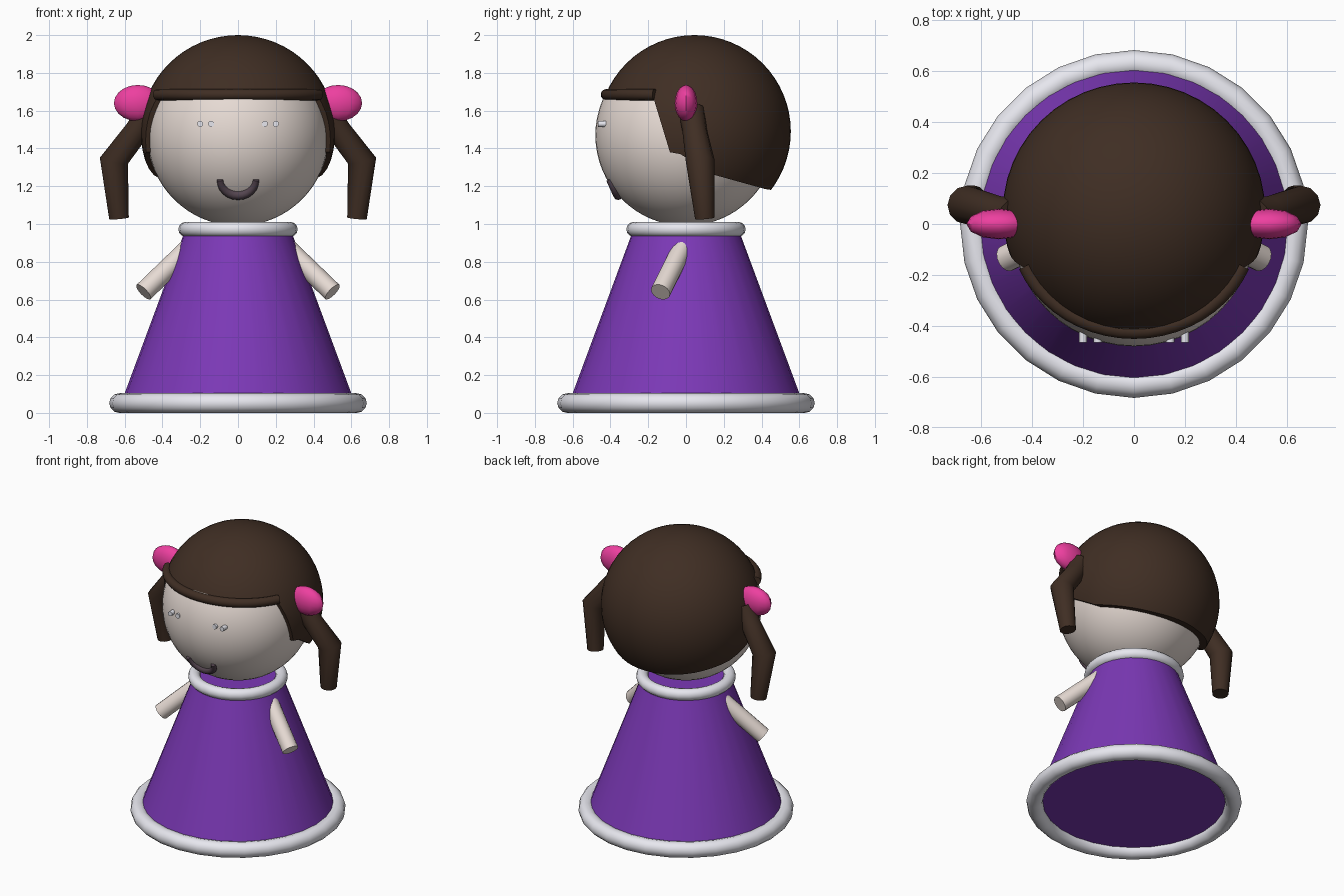
import bpy, bmesh, math
from mathutils import Vector

if "Cube" in bpy.data.objects:
    bpy.data.objects.remove(bpy.data.objects["Cube"])


def material(name, rgb):
    m = bpy.data.materials.new(name)
    m.diffuse_color = (*rgb, 1)
    m.use_nodes = True
    m.node_tree.nodes["Principled BSDF"].inputs["Base Color"].default_value = m.diffuse_color
    return m


SKIN = material("skin", (0.80, 0.71, 0.66))
HAIR = material("hair_brown", (0.05, 0.027, 0.017))
PURPLE = material("purple_cloth", (0.20, 0.04, 0.47))
WHITE = material("white_trim", (0.80, 0.80, 0.86))
PINK = material("pink", (0.85, 0.05, 0.35))
MOUTH = material("mouth_dark", (0.09, 0.06, 0.08))


def finish(ob, name, mat, angle=45):
    ob.name = name
    ob.data.materials.clear()
    ob.data.materials.append(mat)
    bpy.ops.object.select_all(action='DESELECT')
    ob.select_set(True)
    bpy.context.view_layer.objects.active = ob
    bpy.ops.object.shade_smooth_by_angle(angle=math.radians(angle))
    return ob


def ball(name, mat, loc, scale, seg=32, rings=24):
    bpy.ops.mesh.primitive_uv_sphere_add(segments=seg, ring_count=rings, radius=1, location=loc)
    ob = bpy.context.object
    ob.scale = scale
    bpy.ops.object.transform_apply(location=False, rotation=False, scale=True)
    return finish(ob, name, mat)


def ring(name, mat, z, major, minor):
    bpy.ops.mesh.primitive_torus_add(location=(0, 0, z), major_radius=major, minor_radius=minor,
                                     major_segments=28, minor_segments=12)
    return finish(bpy.context.object, name, mat)


def mesh_object(name, bm):
    bmesh.ops.recalc_face_normals(bm, faces=bm.faces)
    me = bpy.data.meshes.new(name)
    bm.to_mesh(me)
    bm.free()
    ob = bpy.data.objects.new(name, me)
    bpy.context.collection.objects.link(ob)
    return ob


def tube(name, mat, points, radii, sides=12):
    """Capped round tube through the points."""
    pts = [Vector(p) for p in points]
    bm = bmesh.new()
    loops = []
    for i, (p, r) in enumerate(zip(pts, radii)):
        d = (pts[min(i + 1, len(pts) - 1)] - pts[max(i - 1, 0)]).normalized()
        u = d.cross(Vector((0, 1, 0.01))).normalized()
        if abs(d.y) > 0.95:
            u = Vector((1, 0, 0))
        v = d.cross(u)
        loops.append([bm.verts.new(p + r * (math.cos(a) * u + math.sin(a) * v))
                      for a in (2 * math.pi * k / sides for k in range(sides))])
    for a, b in zip(loops, loops[1:]):
        for k in range(sides):
            bm.faces.new((a[k], a[(k + 1) % sides], b[(k + 1) % sides], b[k]))
    bm.faces.new(loops[0])
    bm.faces.new(loops[-1])
    return finish(mesh_object(name, bm), name, mat)


# dress with white hem and collar
bpy.ops.mesh.primitive_cone_add(vertices=32, radius1=0.62, radius2=0.275, depth=0.93, location=(0, 0, 0.515))
finish(bpy.context.object, "dress", PURPLE)
ring("hem", WHITE, 0.052, 0.63, 0.052)
ring("collar", WHITE, 0.972, 0.277, 0.039)

# head
HC, HR = Vector((0, 0, 1.47)), 0.48
ball("head", SKIN, HC, (HR, HR, HR), 48, 32)

# hair cap, trimmed by a side profile so the face and neck stay open
hair = ball("hair", HAIR, (0, 0.045, 1.49), (0.515, 0.51, 0.51), 48, 32)
profile = [(-1, 1.66), (-0.17, 1.66), (-0.085, 1.38), (-0.03, 1.37), (0.15, 1.26),
           (0.42, 1.185), (1, 1.1), (1, 0.8), (-1, 0.8)]
bm = bmesh.new()
face = bm.faces.new([bm.verts.new((-1, y, z)) for y, z in profile])
ext = bmesh.ops.extrude_face_region(bm, geom=[face])
bmesh.ops.translate(bm, vec=(2, 0, 0), verts=[g for g in ext["geom"] if isinstance(g, bmesh.types.BMVert)])
cutter = mesh_object("hair_cutter", bm)
mod = hair.modifiers.new("trim", 'BOOLEAN')
mod.operation = 'DIFFERENCE'
mod.solver = 'EXACT'
mod.object = cutter
bpy.context.view_layer.objects.active = hair
bpy.ops.object.modifier_apply(modifier="trim")
bpy.data.objects.remove(cutter)
finish(hair, "hair", HAIR)

# rolled lower edge of the fringe
angles = [math.radians(-67 + 134 * k / 20) for k in range(21)]
tube("fringe_edge", HAIR, [(0.462 * math.sin(a), -0.422 * math.cos(a), 1.685) for a in angles],
     [0.03] * 21, 10)

# smile, following the face surface
smile = []
for k in range(13):
    a = math.pi * (1 + k / 12)
    x, z = 0.095 * math.cos(a), 1.235 + 0.083 * math.sin(a)
    smile.append((x, -math.sqrt(HR ** 2 - x * x - (z - HC.z) ** 2), z))
tube("mouth", MOUTH, smile, [0.016 + 0.009 * math.sin(math.pi * k / 12) for k in range(13)], 10)

# two small studs per eye
for i, x in enumerate((-0.2, -0.142, 0.142, 0.2)):
    tube(f"eye_stud_{i}", WHITE, [(x, -0.465, 1.53), (x, -0.42, 1.53)], [0.016] * 2, 12)

# arms, hair ties and bunches on both sides
for s, side in ((-1, "left"), (1, "right")):
    tube(f"arm_{side}", SKIN, [(s * 0.22, 0.0, 0.91), (s * 0.5, -0.135, 0.64)], [0.053, 0.053], 16)
    ball(f"hair_tie_{side}", PINK, (s * 0.53, 0, 1.64), (0.127, 0.06, 0.096), 12, 10)
    tube(f"bunch_{side}", HAIR, [(s * 0.47, 0.03, 1.6), (s * 0.53, 0.045, 1.5),
                                 (s * 0.657, 0.075, 1.335), (s * 0.63, 0.1, 1.03)],
         [0.07, 0.065, 0.076, 0.052], 12)
